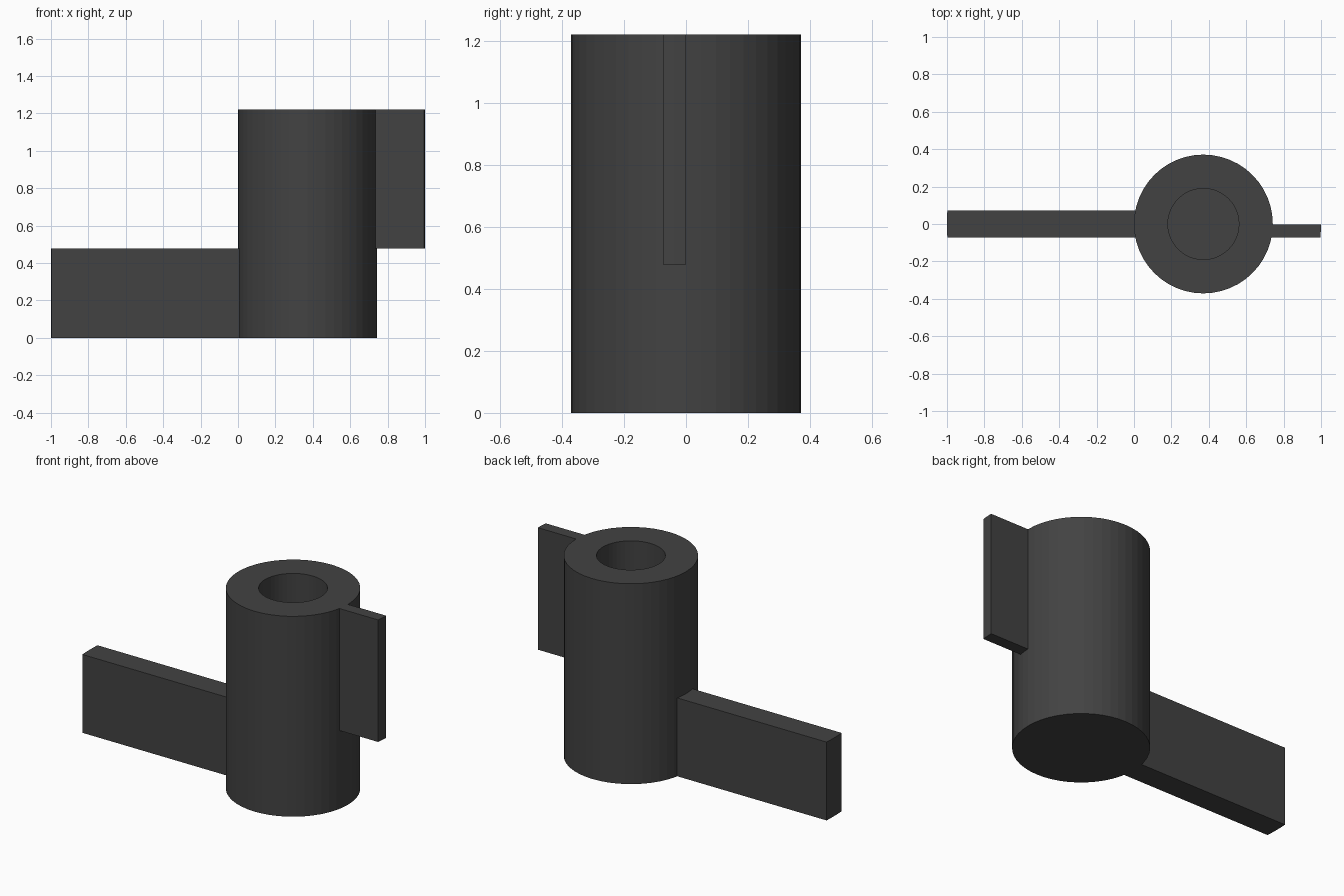
import bpy, bmesh
from math import sin, cos, pi, asin, sqrt

if "Cube" in bpy.data.objects:
    bpy.data.objects.remove(bpy.data.objects["Cube"])

CX = 0.371          # axis of the barrel
R, BORE, H = 0.371, 0.19, 1.22
STEP = 0.477        # arm top, fin bottom and bore floor
SIDES = 48

dark = bpy.data.materials.new("dark_grey")
dark.diffuse_color = (0.055, 0.055, 0.055, 1)
dark.use_nodes = True
dark.node_tree.nodes["Principled BSDF"].inputs["Base Color"].default_value = dark.diffuse_color


def finish(bm, name):
    bmesh.ops.recalc_face_normals(bm, faces=bm.faces)
    me = bpy.data.meshes.new(name)
    bm.to_mesh(me)
    bm.free()
    me.materials.append(dark)
    ob = bpy.data.objects.new(name, me)
    ob.location.x = CX
    bpy.context.collection.objects.link(ob)
    return ob


def lathe(name, profile):
    """Rings of (radius, z), capped at both ends."""
    bm = bmesh.new()
    rings = [[bm.verts.new((r * cos(2 * pi * i / SIDES), r * sin(2 * pi * i / SIDES), z))
              for i in range(SIDES)] for r, z in profile]
    for a, b in zip(rings, rings[1:]):
        for i in range(SIDES):
            j = (i + 1) % SIDES
            bm.faces.new((a[i], a[j], b[j], b[i]))
    bm.faces.new(rings[0])
    bm.faces.new(rings[-1])
    return finish(bm, name)


def plate(name, side, r_out, y0, y1, z0, z1, n=4):
    """Radial plate whose ends follow arcs around the barrel axis."""
    ys = [y0 + (y1 - y0) * i / n for i in range(n + 1)]
    outline = [(side * sqrt(r_out ** 2 - y * y), y) for y in ys]
    outline += [(side * sqrt((R - 0.003) ** 2 - y * y), y) for y in reversed(ys)]
    bm = bmesh.new()
    base = bm.faces.new([bm.verts.new((x, y, z0)) for x, y in outline])
    ext = bmesh.ops.extrude_face_region(bm, geom=[base], use_keep_orig=True)
    top = [v for v in ext["geom"] if isinstance(v, bmesh.types.BMVert)]
    bmesh.ops.translate(bm, verts=top, vec=(0, 0, z1 - z0))
    return finish(bm, name)


# Barrel with a blind bore from the top
lathe("barrel", [(R, 0), (R, H), (BORE, H), (BORE, STEP)])
# Long low arm on the left
plate("lower_arm", -1, 1 + CX, -0.073, 0.073, 0, STEP)
# Thin upper fin on the right
plate("upper_fin", 1, 1 - CX, -0.073, -0.002, STEP, H)
